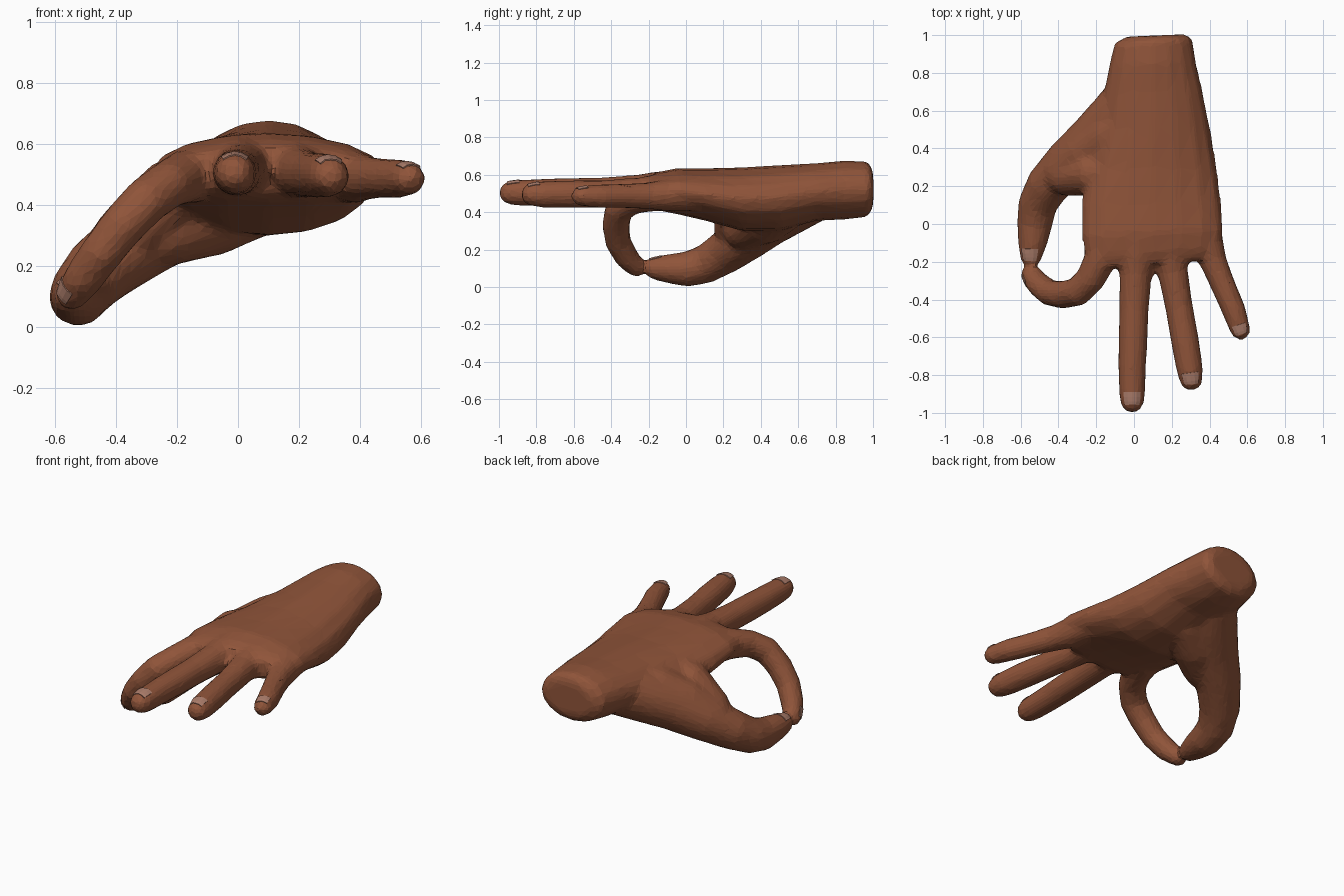
import bpy, bmesh, math
from mathutils import Vector

if "Cube" in bpy.data.objects:
    bpy.data.objects.remove(bpy.data.objects["Cube"])

SIDES = 16
GROW = 0.004  # makes up for the shrinkage of the smoothing


def material(name, rgb):
    m = bpy.data.materials.new(name)
    m.diffuse_color = (*rgb, 1)
    m.use_nodes = True
    m.node_tree.nodes["Principled BSDF"].inputs["Base Color"].default_value = m.diffuse_color
    return m


SKIN = material("skin", (0.28, 0.09, 0.042))
NAIL = material("nail", (0.42, 0.21, 0.15))


def loft(bm, rings):
    """Skin a list of point rings and cap both ends."""
    loops = [[bm.verts.new(p) for p in ring] for ring in rings]
    faces = [bm.faces.new(loops[0]), bm.faces.new(loops[-1])]
    for a, b in zip(loops, loops[1:]):
        for i in range(SIDES):
            j = (i + 1) % SIDES
            faces.append(bm.faces.new((a[i], a[j], b[j], b[i])))
    bmesh.ops.recalc_face_normals(bm, faces=faces)


def section(y, x0, x1, z0, z1, slant):
    """Oval cross-section of the palm, facing along y."""
    cx, cz, pts = (x0 + x1) / 2, (z0 + z1) / 2, []
    for i in range(SIDES):
        a = 2 * math.pi * i / SIDES
        x = cx + (x1 - x0) / 2 * math.cos(a)
        z = cz + (z1 - z0) / 2 * math.sin(a)
        pts.append((x, y + slant * (x - cx), z))
    return pts


def finger(bm, path):
    """Tube along (x, y, z, radius) points with a rounded tip."""
    pos = [Vector(p[:3]) for p in path]
    rad = [p[3] + GROW for p in path]
    tip = (pos[-1] - pos[-2]).normalized()
    end, r = pos[-1].copy(), rad[-1]
    for deg in (35, 62, 82):
        a = math.radians(deg)
        pos.append(end + tip * r * math.sin(a))
        rad.append(r * math.cos(a))
    rings = []
    for i, p in enumerate(pos):
        t = (pos[min(i + 1, len(pos) - 1)] - pos[max(i - 1, 0)]).normalized()
        side = t.cross(Vector((0, 0, 1))).normalized()
        up = side.cross(t)
        rings.append([p + rad[i] * (side * math.cos(k * 2 * math.pi / SIDES)
                                    + up * math.sin(k * 2 * math.pi / SIDES))
                      for k in range(SIDES)])
    loft(bm, rings)


def nail(name, centre, along, normal, r, half_length):
    """Thin plate laid onto a fingertip."""
    c, d = Vector(centre), Vector(along).normalized()
    n = Vector(normal)
    n = (n - d * n.dot(d)).normalized()
    s = d.cross(n)
    bm = bmesh.new()
    rows = []
    for j in (-1, -0.3, 0.4, 1):
        rows.append([bm.verts.new(c + d * j * half_length + r *
                     (n * math.cos(math.radians(a)) + s * math.sin(math.radians(a))))
                     for a in (-40, -20, 0, 20, 40)])
    for a, b in zip(rows, rows[1:]):
        for i in range(4):
            bm.faces.new((a[i], a[i + 1], b[i + 1], b[i]))
    bmesh.ops.recalc_face_normals(bm, faces=bm.faces[:])
    ob = add(name, bm, NAIL)
    wrap = ob.modifiers.new("lay_on_skin", 'SHRINKWRAP')
    wrap.target = hand_ob
    wrap.wrap_mode = 'OUTSIDE_SURFACE'
    wrap.offset = 0.003
    mod = ob.modifiers.new("thickness", 'SOLIDIFY')
    mod.thickness, mod.offset = 0.004, 0


def add(name, bm, mat):
    me = bpy.data.meshes.new(name)
    bm.to_mesh(me)
    bm.free()
    me.materials.append(mat)
    ob = bpy.data.objects.new(name, me)
    bpy.context.collection.objects.link(ob)
    return ob


hand = bmesh.new()

# Wrist and palm
loft(hand, [section(*s) for s in (
    (0.998, -0.04, 0.27, 0.42, 0.63, 0.04),
    (0.97, -0.105, 0.31, 0.375, 0.672, 0.06),
    (0.85, -0.13, 0.33, 0.36, 0.677, 0),
    (0.70, -0.16, 0.365, 0.355, 0.663, 0),
    (0.50, -0.20, 0.405, 0.30, 0.652, 0),
    (0.30, -0.25, 0.44, 0.30, 0.64, 0),
    (0.10, -0.28, 0.465, 0.355, 0.635, 0),
    (-0.05, -0.28, 0.475, 0.39, 0.635, 0.05),
    (-0.15, -0.26, 0.47, 0.41, 0.615, 0.08),
    (-0.21, -0.21, 0.42, 0.435, 0.59, 0.08))])

# Middle, ring and little fingers
finger(hand, [(0.02, 0.0, 0.53, 0.10), (0.01, -0.15, 0.52, 0.095), (0.008, -0.26, 0.515, 0.082),
              (0, -0.45, 0.508, 0.075), (-0.005, -0.6, 0.506, 0.074), (-0.01, -0.75, 0.505, 0.071),
              (-0.01, -0.88, 0.504, 0.067), (-0.01, -0.935, 0.504, 0.062)])
finger(hand, [(0.18, 0.0, 0.52, 0.10), (0.19, -0.14, 0.512, 0.092), (0.205, -0.25, 0.505, 0.077),
              (0.24, -0.45, 0.498, 0.07), (0.27, -0.62, 0.497, 0.071),
              (0.295, -0.77, 0.495, 0.067), (0.302, -0.82, 0.495, 0.06)])
finger(hand, [(0.35, 0.05, 0.50, 0.09), (0.39, -0.11, 0.49, 0.08), (0.42, -0.2, 0.488, 0.069),
              (0.47, -0.32, 0.488, 0.062), (0.53, -0.46, 0.486, 0.06), (0.562, -0.56, 0.486, 0.051)])

# Curled index finger
finger(hand, [(-0.14, -0.06, 0.50, 0.09), (-0.18, -0.19, 0.49, 0.083), (-0.23, -0.29, 0.465, 0.075),
              (-0.30, -0.36, 0.415, 0.074), (-0.38, -0.375, 0.33, 0.07),
              (-0.45, -0.363, 0.24, 0.066), (-0.51, -0.315, 0.155, 0.061),
              (-0.545, -0.265, 0.105, 0.05)])

# Thumb
finger(hand, [(0.02, 0.72, 0.50, 0.13), (-0.08, 0.58, 0.44, 0.145), (-0.21, 0.44, 0.36, 0.14),
              (-0.35, 0.32, 0.265, 0.125), (-0.46, 0.2, 0.18, 0.112), (-0.512, 0.1, 0.12, 0.1),
              (-0.526, 0, 0.094, 0.091), (-0.536, -0.09, 0.098, 0.076), (-0.545, -0.16, 0.10, 0.06)])

# Thumb muscle, back of the thumb root and the web towards the index finger
finger(hand, [(0.06, 0.52, 0.44, 0.14), (-0.10, 0.42, 0.37, 0.14), (-0.24, 0.31, 0.31, 0.11)])
finger(hand, [(0.0, 0.56, 0.51, 0.12), (-0.13, 0.47, 0.46, 0.12), (-0.26, 0.37, 0.38, 0.115),
              (-0.38, 0.27, 0.28, 0.105)])
finger(hand, [(-0.06, 0.27, 0.50, 0.11), (-0.22, 0.265, 0.44, 0.11), (-0.36, 0.25, 0.31, 0.10)])

# Fuse everything into one faceted skin
hand_ob = add("hand", hand, SKIN)
remesh = hand_ob.modifiers.new("fuse", 'REMESH')
remesh.mode = 'VOXEL'
remesh.voxel_size = 0.017
remesh.use_smooth_shade = False
smooth = hand_ob.modifiers.new("blend", 'SMOOTH')
smooth.factor, smooth.iterations = 0.5, 7
facets = hand_ob.modifiers.new("facets", 'DECIMATE')
facets.ratio = 0.14

# Fingernails
nail("middle_nail", (-0.01, -0.925, 0.504), (0, -1, 0), (0, 0, 1), 0.066, 0.035)
nail("ring_nail", (0.300, -0.82, 0.495), (0.1, -0.7, 0), (0, 0, 1), 0.064, 0.033)
nail("little_nail", (0.562, -0.56, 0.486), (0.18, -0.55, 0), (0, 0, 1), 0.055, 0.028)
nail("index_nail", (-0.535, -0.275, 0.115), (-0.04, 0.05, -0.06), (-0.8, -0.6, 0), 0.056, 0.03)
nail("thumb_nail", (-0.545, -0.165, 0.10), (0, -1, 0), (-0.15, 0, 1), 0.062, 0.035)
